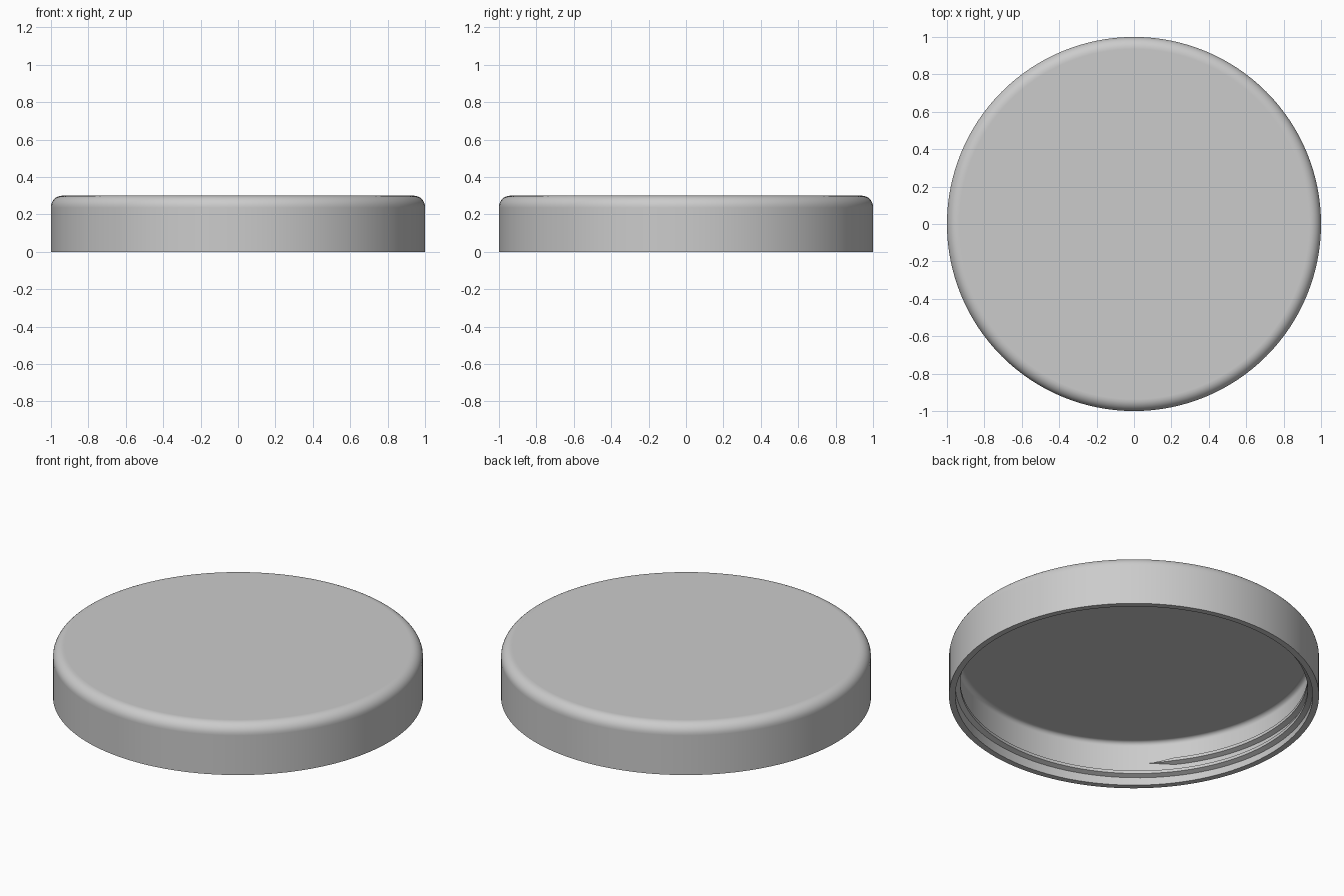
import bpy
import bmesh
from math import sin, cos, pi, radians

# Remove the default cube
cube = bpy.data.objects.get("Cube")
if cube:
    bpy.data.objects.remove(cube)

SEGMENTS = 128
HEIGHT, RADIUS, WALL, FILLET = 0.30, 1.0, 0.034, 0.06
INNER = RADIUS - WALL

grey = bpy.data.materials.new("light_grey_metal")
grey.use_nodes = True
grey.diffuse_color = (0.6, 0.6, 0.6, 1)
grey.node_tree.nodes["Principled BSDF"].inputs["Base Color"].default_value = (0.6, 0.6, 0.6, 1)


def finish(bm, name):
    """Turn a bmesh into a smooth-shaded object with crisp edges."""
    bmesh.ops.recalc_face_normals(bm, faces=bm.faces)
    mesh = bpy.data.meshes.new(name)
    bm.to_mesh(mesh)
    bm.free()
    mesh.materials.append(grey)
    obj = bpy.data.objects.new(name, mesh)
    bpy.context.collection.objects.link(obj)
    bpy.ops.object.select_all(action='DESELECT')
    obj.select_set(True)
    bpy.context.view_layer.objects.active = obj
    bpy.ops.object.shade_smooth_by_angle(angle=radians(30))
    return obj


def shoulder(radius, top, fillet, steps=8):
    """Profile of a disc edge: flat, rounded corner, start of the wall."""
    pts = [(0, top), (radius - fillet - 0.004, top)]
    for i in range(steps + 1):
        a = pi / 2 * (1 - i / steps)
        pts.append((radius - fillet + fillet * cos(a), top - fillet + fillet * sin(a)))
    return pts + [(radius, top - fillet - 0.004), (radius, 0)]


# Lid shell: outer and inner profiles joined at the rim and spun round
profile = shoulder(RADIUS, HEIGHT, FILLET)
profile += reversed(shoulder(INNER, HEIGHT - WALL, FILLET - WALL))
bm = bmesh.new()
verts = [bm.verts.new((r, 0, z)) for r, z in profile]
edges = [bm.edges.new(pair) for pair in zip(verts, verts[1:])]
bmesh.ops.spin(bm, geom=verts + edges, cent=(0, 0, 0), axis=(0, 0, 1),
               angle=2 * pi, steps=SEGMENTS, use_duplicate=False)
bmesh.ops.remove_doubles(bm, verts=bm.verts, dist=0.0001)
finish(bm, "lid_shell")

# Screw thread: a trapezoid swept down a helix inside the wall, tapered at both ends
TURNS, PITCH, START_Z, START_ANGLE, TAPER = 1.5, 0.07, 0.135, radians(225), 0.15
section = [(-0.003, -0.021), (0.027, -0.009), (0.027, 0.009), (-0.003, 0.021)]
steps = int(SEGMENTS * TURNS)
bm = bmesh.new()
rings = []
for i in range(steps + 1):
    t = 2 * pi * TURNS * i / steps
    scale = max(0.1, min(1, t / TAPER, (2 * pi * TURNS - t) / TAPER))
    angle = START_ANGLE - t
    z = START_Z - PITCH * t / (2 * pi)
    ring = []
    for depth, dz in section:
        r = INNER - (depth * scale if depth > 0 else depth)
        ring.append(bm.verts.new((r * cos(angle), r * sin(angle), z + dz * scale)))
    rings.append(ring)
for a, b in zip(rings, rings[1:]):
    for k in range(4):
        n = (k + 1) % 4
        bm.faces.new((a[k], a[n], b[n], b[k]))
bm.faces.new(rings[0])
bm.faces.new(rings[-1])
finish(bm, "inner_thread")
